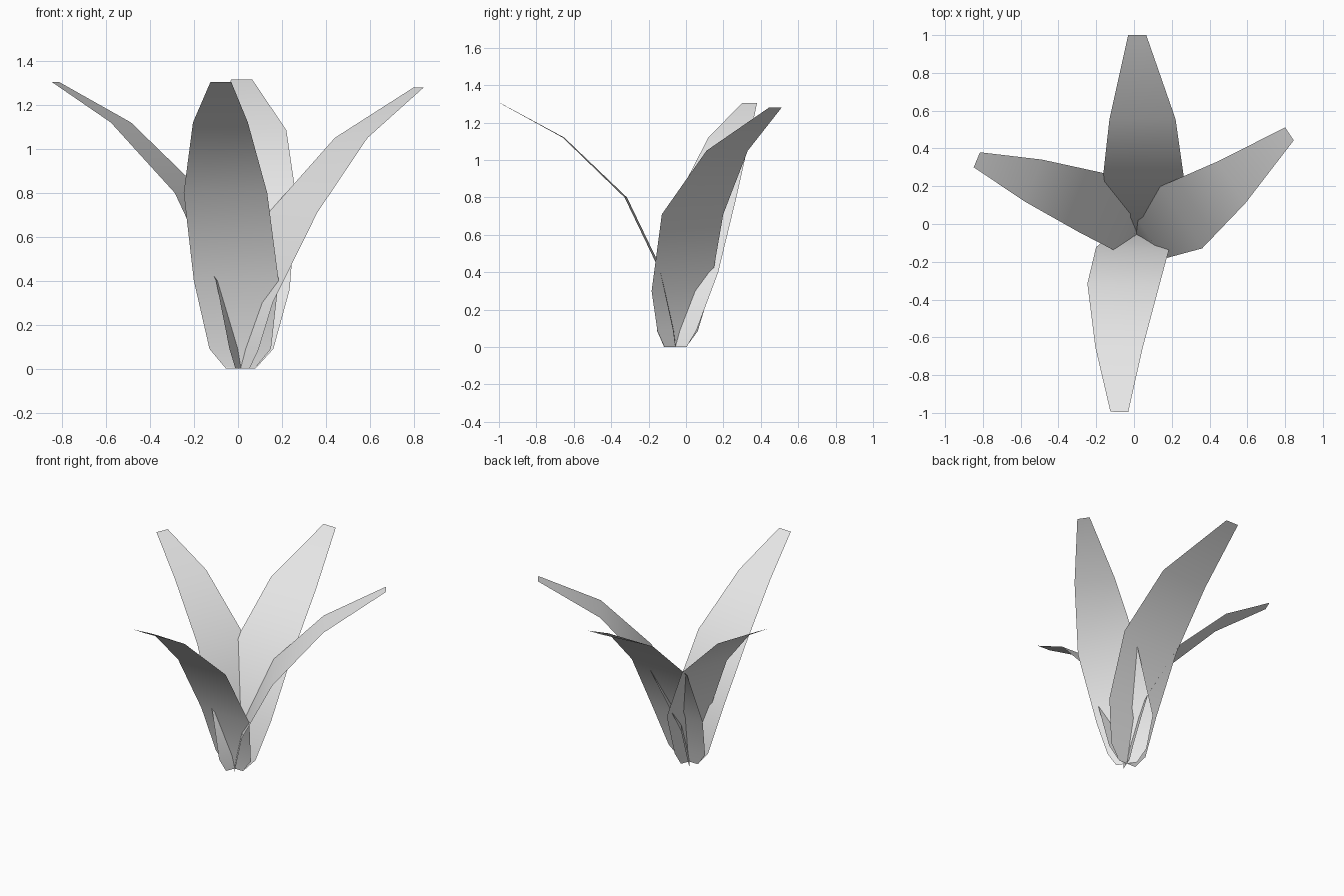
import bpy
import bmesh
from math import cos, sin, radians
from mathutils import Vector

default_cube = bpy.data.objects.get("Cube")
if default_cube:
    bpy.data.objects.remove(default_cube, do_unlink=True)

# One plain grey for every leaf
leaf_grey = bpy.data.materials.new("leaf_grey")
leaf_grey.use_nodes = True
GREY = (0.8, 0.8, 0.8, 1.0)
leaf_grey.diffuse_color = GREY
leaf_grey.node_tree.nodes["Principled BSDF"].inputs["Base Color"].default_value = GREY


def make_leaf(name, blade_angle, spine):
    """Thin blade swept along a spine of (x, y, z, half width) stations."""
    across = Vector((cos(radians(blade_angle)), sin(radians(blade_angle)), 0))
    bm = bmesh.new()
    previous = None
    for x, y, z, half_width in spine:
        centre = Vector((x, y, z))
        row = [bm.verts.new(centre - across * half_width),
               bm.verts.new(centre + across * half_width)]
        if previous:
            bm.faces.new((previous[0], previous[1], row[1], row[0]))
        previous = row
    bm.normal_update()
    # Turn the blade so its upper surface is the outside
    if sum(face.normal.z for face in bm.faces) < 0:
        bmesh.ops.reverse_faces(bm, faces=bm.faces[:])
    for face in bm.faces:
        face.smooth = True
    mesh = bpy.data.meshes.new(name)
    bm.to_mesh(mesh)
    bm.free()
    mesh.materials.append(leaf_grey)
    leaf = bpy.data.objects.new(name, mesh)
    bpy.context.collection.objects.link(leaf)
    return leaf


# Four arching leaves crossing one another at the base
make_leaf("front_leaf", -2, [
    (0.01, -0.055, 0, 0.065), (0.01, -0.065, 0.09, 0.14),
    (-0.008, -0.13, 0.4, 0.193), (-0.057, -0.322, 0.8, 0.19),
    (-0.08, -0.655, 1.12, 0.125), (-0.078, -0.995, 1.305, 0.047)])

make_leaf("back_leaf", 0, [
    (0.012, -0.055, 0, 0.067), (0.018, -0.035, 0.09, 0.143),
    (0.04, 0.035, 0.36, 0.195), (0.05, 0.225, 0.765, 0.217),
    (0.045, 0.555, 1.085, 0.175), (0.017, 1, 1.315, 0.048)])

make_leaf("left_leaf", 124, [
    (0.013, -0.057, 0, 0.07), (0.02, -0.045, 0.085, 0.13),
    (0.053, -0.028, 0.3, 0.188), (0.25, 0.035, 0.71, 0.198),
    (0.515, 0.22, 1.05, 0.133), (0.823, 0.477, 1.28, 0.041)])

make_leaf("right_leaf", 67.5, [
    (0.013, -0.057, 0, 0.065), (0.005, -0.05, 0.09, 0.115),
    (-0.035, 0.015, 0.4, 0.17), (-0.223, 0.112, 0.8, 0.17),
    (-0.533, 0.23, 1.12, 0.12), (-0.832, 0.34, 1.305, 0.043)])
